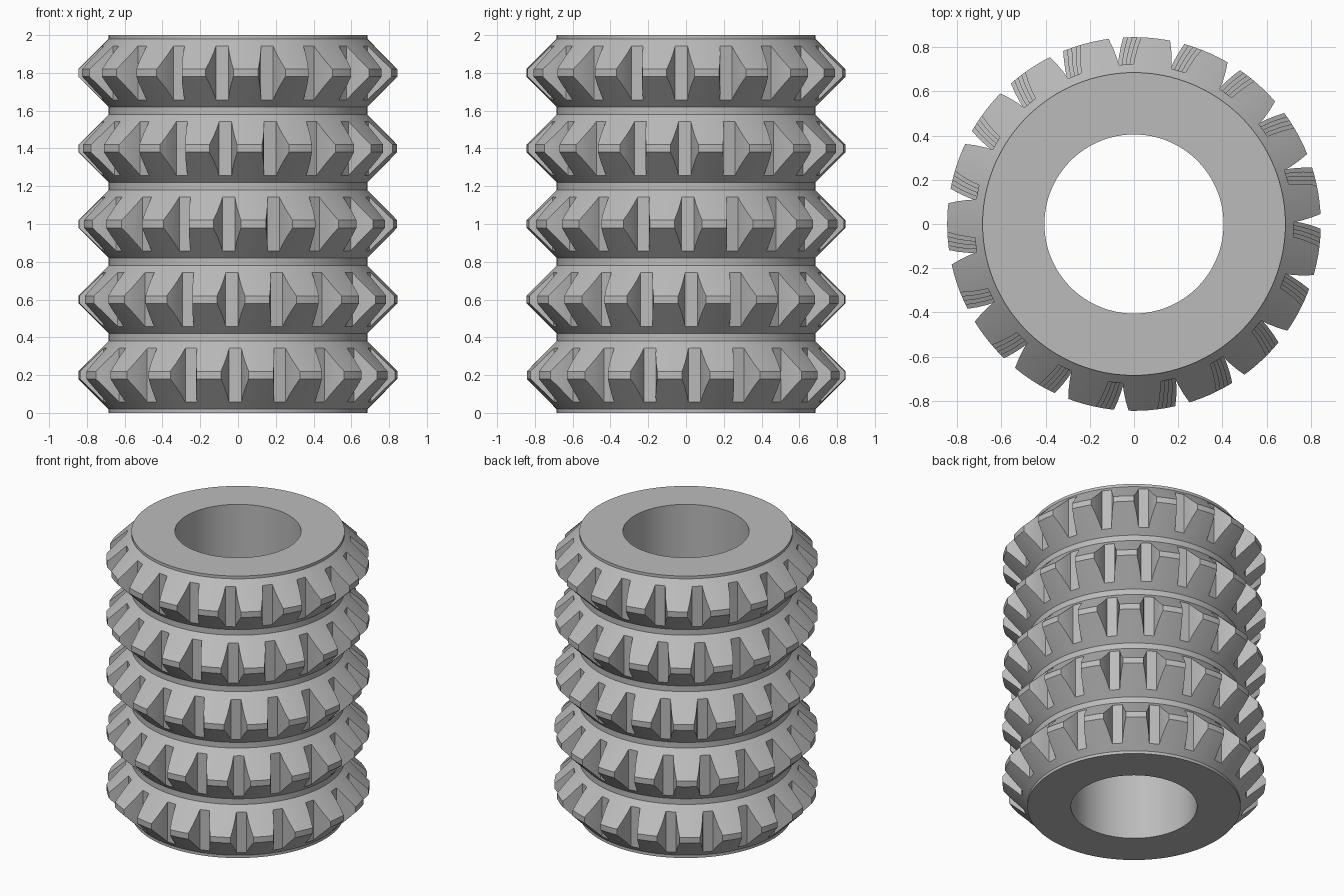
import bpy, bmesh, math
from mathutils import Matrix

if "Cube" in bpy.data.objects:
    bpy.data.objects.remove(bpy.data.objects["Cube"])

ROWS, TEETH, PITCH = 5, 19, 0.4
BORE, ROOT, TIP = 0.405, 0.685, 0.845
SEGMENTS = 152
FIRST_ANGLE, ROW_SHIFT = math.radians(92.8), math.radians(1.38)

steel = bpy.data.materials.new("steel_grey")
steel.use_nodes = True
colour = (0.5, 0.5, 0.5, 1)
steel.diffuse_color = colour
steel.node_tree.nodes["Principled BSDF"].inputs["Base Color"].default_value = colour


def make_object(name, bm):
    bmesh.ops.recalc_face_normals(bm, faces=bm.faces)
    mesh = bpy.data.meshes.new(name)
    bm.to_mesh(mesh)
    bm.free()
    mesh.materials.append(steel)
    obj = bpy.data.objects.new(name, mesh)
    bpy.context.collection.objects.link(obj)
    return obj


# Ridged sleeve: closed profile spun around the bore
profile = [(BORE, 0), (ROOT, 0)]
for row in range(ROWS):
    mid = PITCH * (row + 0.5)
    profile += [(ROOT, mid - 0.18), (TIP, mid - 0.02), (TIP, mid + 0.02), (ROOT, mid + 0.18)]
profile += [(ROOT, PITCH * ROWS), (BORE, PITCH * ROWS)]

bm = bmesh.new()
loops = []
for i in range(SEGMENTS):
    a = math.tau * i / SEGMENTS
    loops.append([bm.verts.new((r * math.cos(a), r * math.sin(a), z)) for r, z in profile])
for i, loop in enumerate(loops):
    following = loops[(i + 1) % SEGMENTS]
    for j in range(len(profile)):
        k = (j + 1) % len(profile)
        bm.faces.new((loop[j], following[j], following[k], loop[k]))
sleeve = make_object("toothed_sleeve", bm)

# Flared gashes between the teeth: (radius, half width)
flank = [(0.722, 0.033), (0.755, 0.041), (0.8, 0.056), (0.88, 0.09)]
outline = flank + [(r, -w) for r, w in reversed(flank)]
bm = bmesh.new()
for row in range(ROWS):
    mid = PITCH * (row + 0.5)
    for tooth in range(TEETH):
        angle = FIRST_ANGLE + (ROWS - 1 - row) * ROW_SHIFT + math.tau * tooth / TEETH
        turn = Matrix.Rotation(angle, 3, "Z")
        low = [bm.verts.new((r, w, mid - 0.17)) for r, w in outline]
        high = [bm.verts.new((r, w, mid + 0.17)) for r, w in outline]
        bm.faces.new(low)
        bm.faces.new(high)
        for j in range(len(outline)):
            k = (j + 1) % len(outline)
            bm.faces.new((low[j], low[k], high[k], high[j]))
        bmesh.ops.rotate(bm, verts=low + high, cent=(0, 0, 0), matrix=turn)
gashes = make_object("gash_cutters", bm)
gashes.hide_render = True

# Cut the teeth, then remove the cutter
cut = sleeve.modifiers.new("cut_teeth", "BOOLEAN")
cut.operation = "DIFFERENCE"
cut.solver = "EXACT"
cut.object = gashes
bpy.ops.object.select_all(action="DESELECT")
bpy.context.view_layer.objects.active = sleeve
sleeve.select_set(True)
bpy.ops.object.modifier_apply(modifier=cut.name)
bpy.data.objects.remove(gashes)
bpy.ops.object.shade_smooth_by_angle(angle=math.radians(20))
